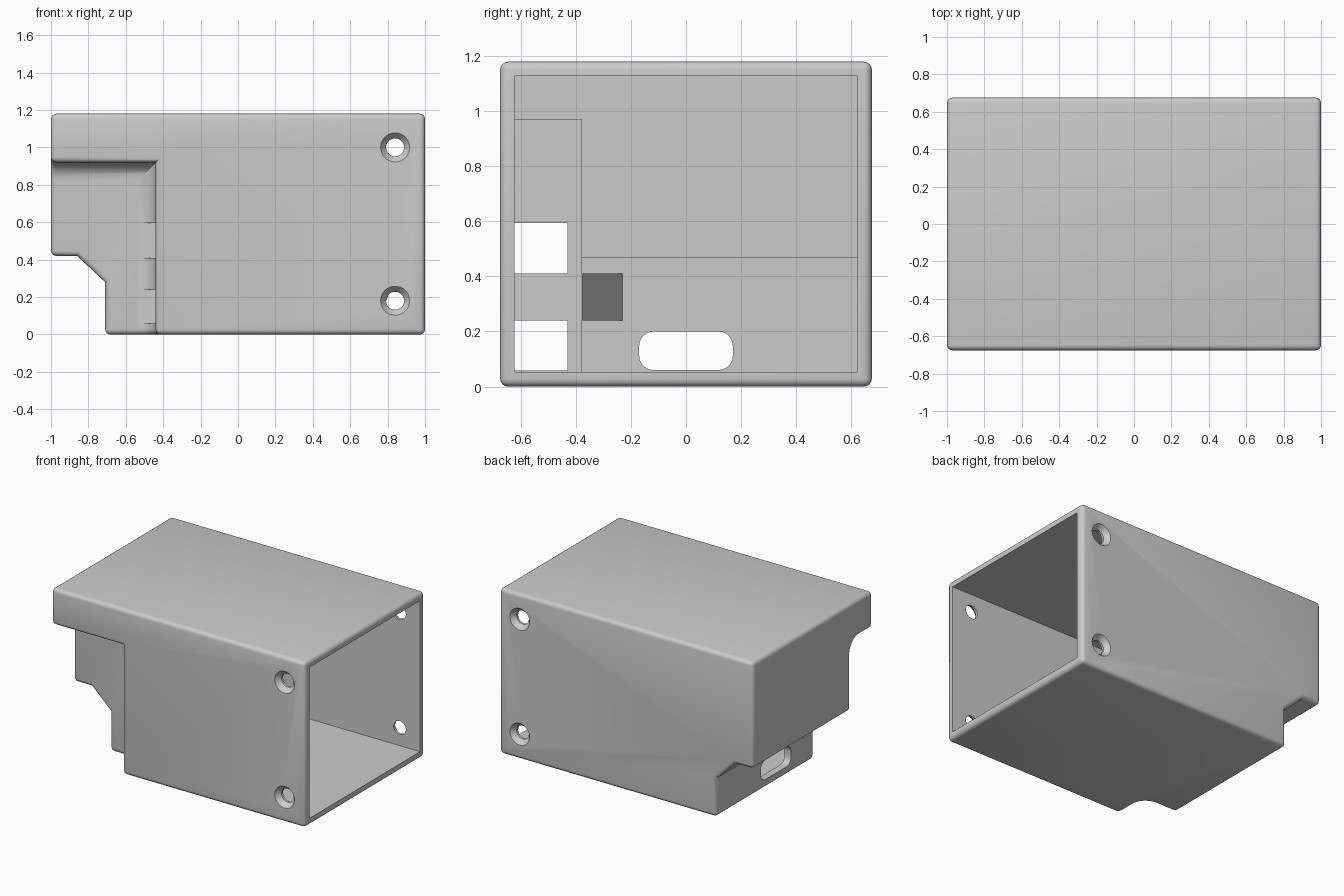
import bpy, bmesh, math
from mathutils import Matrix

cube = bpy.data.objects.get("Cube")
if cube:
    bpy.data.objects.remove(cube, do_unlink=True)

grey = bpy.data.materials.new("light_grey")
grey.use_nodes = True
grey.diffuse_color = (0.6, 0.6, 0.6, 1)
grey.node_tree.nodes["Principled BSDF"].inputs["Base Color"].default_value = (0.6, 0.6, 0.6, 1)


def add(name, bm):
    bmesh.ops.recalc_face_normals(bm, faces=bm.faces)
    mesh = bpy.data.meshes.new(name)
    bm.to_mesh(mesh)
    bm.free()
    mesh.materials.append(grey)
    obj = bpy.data.objects.new(name, mesh)
    bpy.context.scene.collection.objects.link(obj)
    return obj


def prism(points, offset):
    """Extrude a 3D outline by an offset vector."""
    bm = bmesh.new()
    face = bm.faces.new([bm.verts.new(p) for p in points])
    moved = bmesh.ops.extrude_face_region(bm, geom=[face])["geom"]
    bmesh.ops.translate(bm, vec=offset, verts=[v for v in moved if isinstance(v, bmesh.types.BMVert)])
    bmesh.ops.recalc_face_normals(bm, faces=bm.faces)
    return bm


def box(x0, x1, y0, y1, z0, z1):
    return prism([(x0, y0, z0), (x1, y0, z0), (x1, y1, z0), (x0, y1, z0)], (0, 0, z1 - z0))


def cut(obj, bm):
    """Subtract a shape from an object."""
    cutter = add("cutter", bm)
    cutter.hide_render = True
    mod = obj.modifiers.new("cut", "BOOLEAN")
    mod.operation, mod.solver, mod.object = "DIFFERENCE", "EXACT", cutter
    bpy.context.view_layer.objects.active = obj
    bpy.ops.object.modifier_apply(modifier=mod.name)
    bpy.data.objects.remove(cutter, do_unlink=True)


W, H, T = 0.675, 1.18, 0.052            # half depth, height, wall
RX, RY, RZ = -0.44, -0.43, 0.92         # recess side, back and top
IN_Y, IN_X = RY + T, -0.66              # inner recess wall, inner lower wall

# Outer block with the stepped lower corner
profile = [(-1, H), (1, H), (1, 0), (-0.71, 0), (-0.71, 0.28), (-0.86, 0.42), (-1, 0.42)]
case = add("case", prism([(x, -W, z) for x, z in profile], (0, 2 * W, 0)))

# Front recess with filleted back edges
recess = box(-1.3, RX, -1, RY, -0.3, RZ)
back = [e for e in recess.edges if all(abs(v.co.y - RY) < 1e-4 for v in e.verts)
        and (all(v.co.x > RX - 0.01 for v in e.verts) or all(v.co.z > RZ - 0.01 for v in e.verts))]
bmesh.ops.bevel(recess, geom=back, offset=0.1, segments=8, profile=0.5, affect="EDGES")
cut(case, recess)

# Round the outer edges
bm = bmesh.new()
bm.from_mesh(case.data)
bmesh.ops.remove_doubles(bm, verts=bm.verts, dist=1e-5)
outer = [e for e in bm.edges if e.is_manifold and e.is_convex and e.calc_face_angle(0) > 1]
bmesh.ops.bevel(bm, geom=outer, offset=0.028, segments=4, profile=0.5, affect="EDGES", clamp_overlap=True)
bm.to_mesh(case.data)
bm.free()

# Hollow interior, open at the left end
top, far = H - T, W - T
for x0, y0, z0 in [(IN_X, IN_Y, T), (T - 1, IN_Y, 0.47), (RX + T, T - W, T), (T - 1, T - W, RZ + T)]:
    cut(case, box(x0, 1.2, y0, far, z0, top))

# Two windows in the recess side
for z0, z1 in [(0.058, 0.24), (0.41, 0.595)]:
    cut(case, box(IN_X, RX + 0.1, T - W, RY - 0.001, z0, z1))

# Rounded cable slot in the lower end wall
slot = box(-0.8, -0.6, -0.17, 0.17, 0.06, 0.2)
along = [e for e in slot.edges if abs(e.verts[0].co.x - e.verts[1].co.x) > 0.1]
bmesh.ops.bevel(slot, geom=along, offset=0.052, segments=6, profile=0.5, affect="EDGES")
cut(case, slot)

# Countersunk screw holes, front and back
for side in (-1, 1):
    for z in (0.18, 1.0):
        for r1, r2, depth, y in [(0.048, 0.048, 0.2, W), (0.048, 0.082, 0.04, W - 0.015)]:
            hole = bmesh.new()
            bmesh.ops.create_cone(hole, cap_ends=True, segments=32, radius1=r1, radius2=r2, depth=depth)
            turn = Matrix.Rotation(-side * math.pi / 2, 4, "X")
            bmesh.ops.transform(hole, verts=hole.verts, matrix=Matrix.Translation((0.84, side * y, z)) @ turn)
            cut(case, hole)

# Sloped rib behind the recess wall
rib = [(RX + T, IN_Y), (IN_X, -0.23), (IN_X - 0.01, -0.23), (IN_X - 0.01, IN_Y - 0.01), (RX + T, IN_Y - 0.01)]
slot_rib = add("slot_rib", prism([(x, y, 0.24) for x, y in rib], (0, 0, 0.17)))

# Smooth rounded edges, keep the rest sharp
bpy.ops.object.select_all(action="DESELECT")
case.select_set(True)
bpy.context.view_layer.objects.active = case
bpy.ops.object.shade_smooth_by_angle(angle=math.radians(30))
